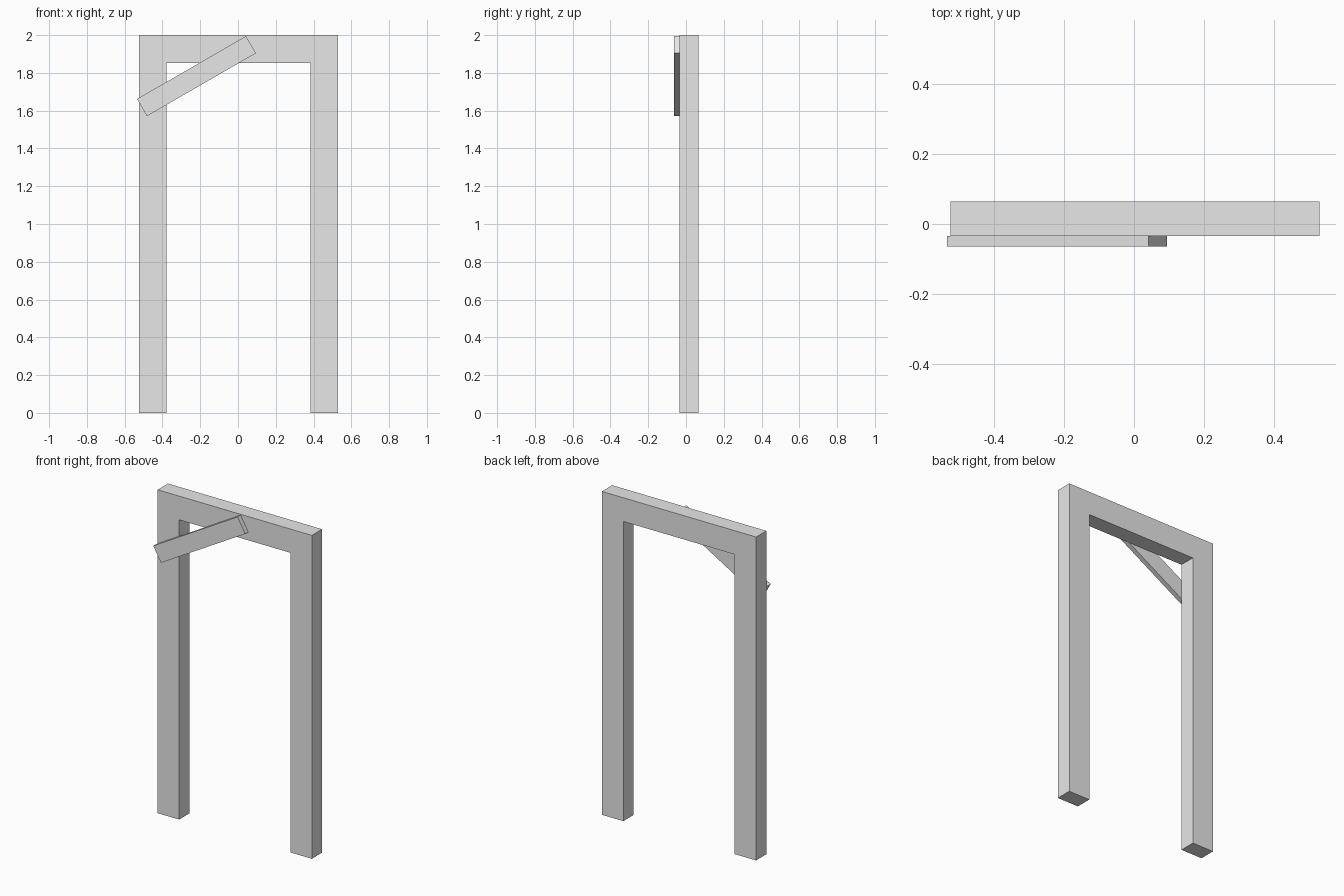
import bpy, bmesh, math
from mathutils import Matrix

cube = bpy.data.objects.get("Cube")
if cube:
    bpy.data.objects.remove(cube, do_unlink=True)

# Plain grey for every part
GREY = (0.8, 0.8, 0.8, 1)
grey = bpy.data.materials.new("plain_grey")
grey.use_nodes = True
grey.diffuse_color = GREY
grey.node_tree.nodes["Principled BSDF"].inputs["Base Color"].default_value = GREY


def extruded(name, outline, front, back):
    """Extrude an (x, z) outline from the front to the back y."""
    bm = bmesh.new()
    face = bm.faces.new([bm.verts.new((x, front, z)) for x, z in outline])
    result = bmesh.ops.extrude_face_region(bm, geom=[face])
    moved = [v for v in result["geom"] if isinstance(v, bmesh.types.BMVert)]
    bmesh.ops.translate(bm, verts=moved, vec=(0, back - front, 0))
    bmesh.ops.recalc_face_normals(bm, faces=bm.faces)
    mesh = bpy.data.meshes.new(name)
    bm.to_mesh(mesh)
    bm.free()
    mesh.materials.append(grey)
    obj = bpy.data.objects.new(name, mesh)
    bpy.context.collection.objects.link(obj)
    return obj


# Door frame: two posts and a lintel in one profile
left, right, height, post = -0.525, 0.53, 2.0, 0.147
inner_l, inner_r, soffit = left + post, right - post, height - post
extruded("door_frame", [
    (left, 0), (left, height), (right, height), (right, 0),
    (inner_r, 0), (inner_r, soffit), (inner_l, soffit), (inner_l, 0),
], -0.035, 0.065)

# Slanted board across the upper right corner
half_l, half_w = 0.333, 0.0525
board = extruded("slanted_board", [
    (-half_l, -half_w), (-half_l, half_w), (half_l, half_w), (half_l, -half_w),
], -0.0645, -0.0345)
board.data.transform(Matrix.Translation((-0.22, 0, 1.783))
                     @ Matrix.Rotation(math.radians(-30), 4, 'Y'))
